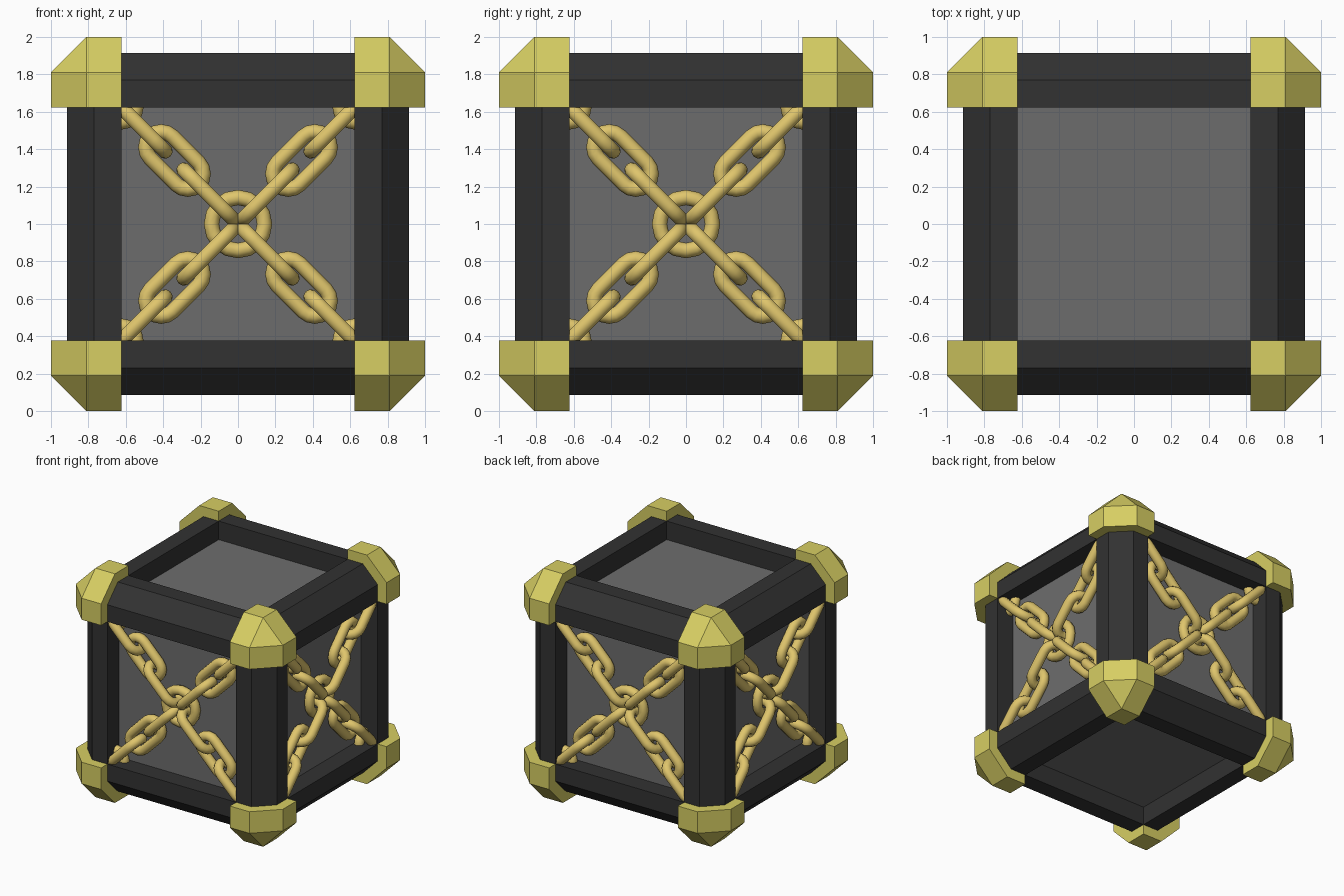
import bpy, bmesh, math
from itertools import product
from mathutils import Matrix, Vector

if "Cube" in bpy.data.objects:
    bpy.data.objects.remove(bpy.data.objects["Cube"])

IN, EDGE, OUT = 0.622, 0.77, 0.914     # beam inner side, chamfer start, outer side
CAP_EDGE = 0.81                        # chamfer start of the corner caps
PANEL, CHAIN_DEPTH = 0.752, 0.788
TUBE = 0.041


def material(name, rgb):
    m = bpy.data.materials.new(name)
    m.diffuse_color = (*rgb, 1)
    m.use_nodes = True
    m.node_tree.nodes["Principled BSDF"].inputs["Base Color"].default_value = m.diffuse_color
    return m


DARK = material("dark_metal", (0.032, 0.032, 0.032))
GREY = material("grey_panel", (0.152, 0.152, 0.152))
BRASS = material("brass", (0.68, 0.62, 0.125))
GOLD = material("gold_chain", (0.74, 0.56, 0.15))


def finish(name, bm, mat):
    bmesh.ops.recalc_face_normals(bm, faces=bm.faces)
    me = bpy.data.meshes.new(name)
    bm.to_mesh(me)
    bm.free()
    me.materials.append(mat)
    ob = bpy.data.objects.new(name, me)
    ob.location.z = 1
    bpy.context.collection.objects.link(ob)
    return ob


# Recessed panels: one inner box
bm = bmesh.new()
bmesh.ops.create_cube(bm, size=2 * PANEL)
finish("inner_panels", bm, GREY)

# Frame beams: chamfered square profile along each of the 12 edges
profile = [(IN, IN), (OUT, IN), (OUT, EDGE), (EDGE, OUT), (IN, OUT)]
for axis, axis_name in enumerate("xyz"):
    for n, (sa, sb) in enumerate(product((-1, 1), repeat=2)):
        bm = bmesh.new()
        ends = []
        for t in (-0.7, 0.7):
            ring = []
            for a, b in profile:
                co = [0, 0, 0]
                co[axis], co[(axis + 1) % 3], co[(axis + 2) % 3] = t, sa * a, sb * b
                ring.append(bm.verts.new(co))
            bm.faces.new(ring)
            ends.append(ring)
        for i in range(5):
            j = (i + 1) % 5
            bm.faces.new((ends[0][i], ends[0][j], ends[1][j], ends[1][i]))
        finish(f"frame_beam_{axis_name}_{n + 1}", bm, DARK)

# Corner caps: cube corners with chamfered edges and a cut tip
for n, signs in enumerate(product((-1, 1), repeat=3)):
    bm = bmesh.new()
    points = {(IN, IN, IN)}
    for a, b in product((IN, CAP_EDGE), repeat=2):
        points |= {(1, a, b), (a, 1, b), (a, b, 1)}
    for p in sorted(points):
        bm.verts.new([c * s for c, s in zip(p, signs)])
    bmesh.ops.convex_hull(bm, input=bm.verts)
    bmesh.ops.dissolve_limit(bm, angle_limit=0.02, verts=bm.verts, edges=bm.edges)
    finish(f"corner_cap_{n + 1}", bm, BRASS)


def add_link(bm, matrix, half_straight, radius, arc=8, sides=10):
    """Round tube swept along a stadium path in the local xz plane."""
    rings = []
    for side in (1, -1):
        for i in range(arc + 1):
            ang = math.pi * (i / arc - 0.5) + (0 if side == 1 else math.pi)
            out = Vector((math.cos(ang), 0, math.sin(ang)))
            centre = Vector((side * half_straight, 0, 0)) + out * radius
            ring = []
            for k in range(sides):
                t = math.tau * k / sides
                offset = out * math.cos(t) + Vector((0, math.sin(t), 0))
                ring.append(bm.verts.new(matrix @ (centre + offset * TUBE)))
            rings.append(ring)
    for r, ring in enumerate(rings):
        nxt = rings[(r + 1) % len(rings)]
        for k in range(sides):
            m = (k + 1) % sides
            bm.faces.new((ring[k], ring[m], nxt[m], nxt[k]))


# Crossed chains on the four upright faces
for f, face in enumerate(("front", "right", "back", "left")):
    bm = bmesh.new()
    base = Matrix.Rotation(f * math.pi / 2, 4, "Z") @ Matrix.Translation((0, -CHAIN_DEPTH, 0))
    add_link(bm, base, 0, 0.142)
    for arm in range(4):
        turn = base @ Matrix.Rotation(math.radians(45 + 90 * arm), 4, "Y")
        for n in range(4):
            twist = Matrix.Rotation(math.pi / 2 * ((n + 1) % 2), 4, "X")
            place = turn @ Matrix.Translation((0.226 + 0.254 * n, 0, 0)) @ twist
            add_link(bm, place, 0.1, 0.083)
    # merge the doubled rings of the round centre link only
    bmesh.ops.remove_doubles(bm, verts=bm.verts, dist=0.00002)
    for poly in bm.faces:
        poly.smooth = True
    finish(f"{face}_chain", bm, GOLD)
